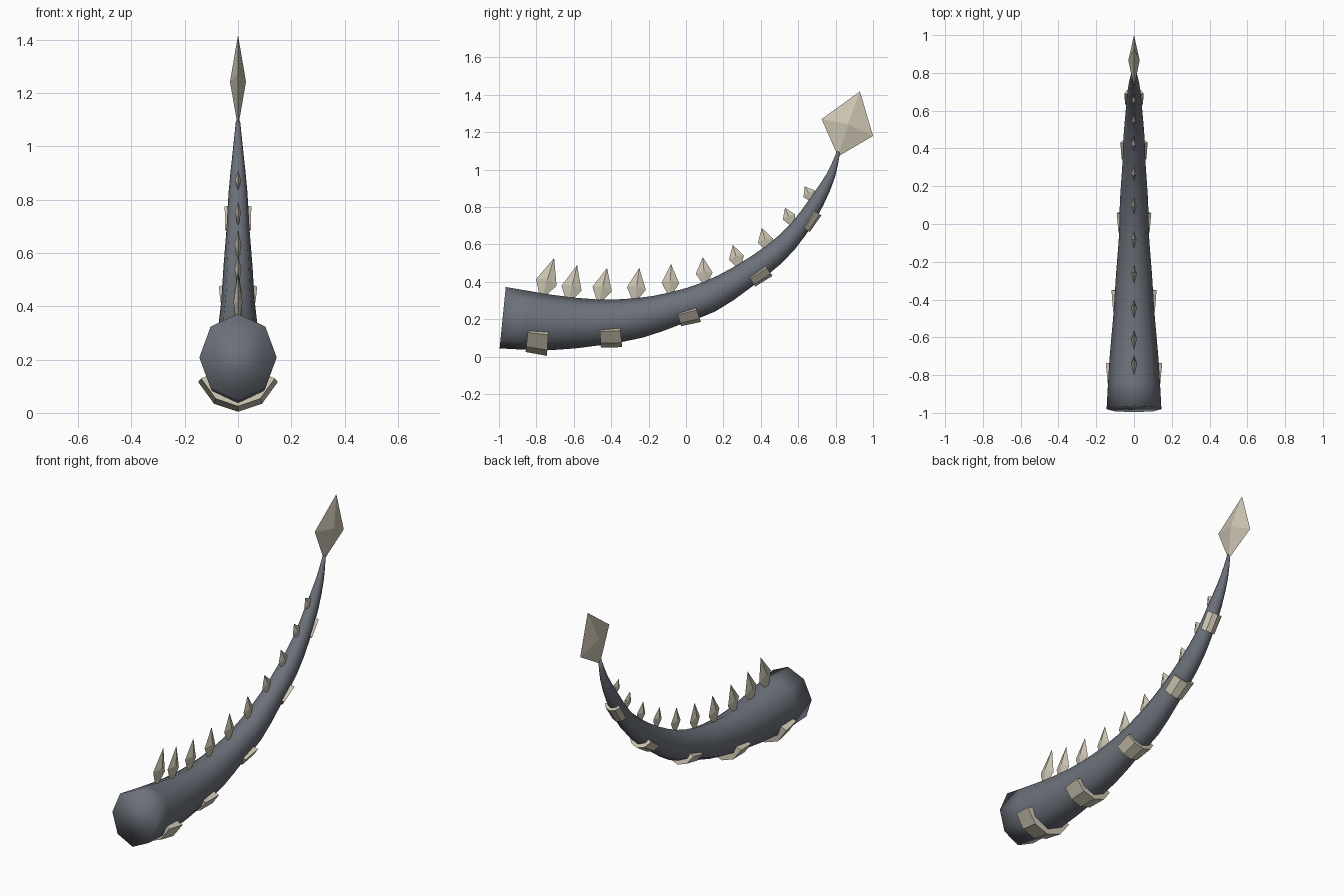
import bpy, bmesh, math
from mathutils import Vector

if "Cube" in bpy.data.objects:
    bpy.data.objects.remove(bpy.data.objects["Cube"])

def material(name, col):
    m = bpy.data.materials.new(name)
    m.diffuse_color = (*col, 1)
    m.use_nodes = True
    m.node_tree.nodes["Principled BSDF"].inputs["Base Color"].default_value = m.diffuse_color
    return m

SLATE = material("slate skin", (0.15, 0.165, 0.195))
BONE = material("bone", (0.62, 0.57, 0.45))

def make(name, verts, faces, mat, smooth=False):
    me = bpy.data.meshes.new(name)
    me.from_pydata([tuple(v) for v in verts], [], faces)
    bm = bmesh.new()
    bm.from_mesh(me)
    bmesh.ops.recalc_face_normals(bm, faces=bm.faces)
    for f in bm.faces:
        f.smooth = smooth
    bm.to_mesh(me)
    bm.free()
    me.materials.append(mat)
    ob = bpy.data.objects.new(name, me)
    bpy.context.collection.objects.link(ob)
    return ob

# Tail centre line: y, z, radius
PATH = [(-0.98, .208, .165), (-.72, .182, .148), (-.47, .183, .123), (-.25, .207, .107),
        (-.06, .257, .09), (.12, .318, .085), (.30, .423, .071), (.475, .55, .062),
        (.60, .68, .05), (.70, .83, .04), (.775, .97, .024), (.815, 1.095, .009)]
PTS = [Vector(p) for p in PATH]
WIDTH = 0.88   # sideways radius relative to height

def sample(t):
    """Catmull-Rom point (y, z, r) and unit tangent at parameter t."""
    i = min(int(t), len(PTS) - 2)
    u = t - i
    b, c = PTS[i], PTS[i + 1]
    a = PTS[i - 1] if i else 2 * b - c
    d = PTS[i + 2] if i + 2 < len(PTS) else 2 * c - b
    p = 0.5 * (2 * b + (c - a) * u + (2 * a - 5 * b + 4 * c - d) * u * u
               + (3 * b - a - 3 * c + d) * u ** 3)
    v = 0.5 * ((c - a) + (2 * a - 5 * b + 4 * c - d) * 2 * u + (3 * b - a - 3 * c + d) * 3 * u * u)
    return p, Vector((v.x, v.y)).normalized()

def t_at(y):
    return min((k / 100 for k in range(100 * (len(PTS) - 1))), key=lambda t: abs(sample(t)[0].x - y))

def surface(t, ang, offset=0):
    """Point round the tail; ang 0 is the underside."""
    p, tan = sample(t)
    r = p.z + offset
    h = -r * math.cos(ang)
    return Vector(((p.z * WIDTH + offset) * math.sin(ang), p.x - tan.y * h, p.y + tan.x * h))

# Tail body: eight-sided tapering tube
N = 8
rings = 2 * (len(PTS) - 1) + 1
verts = [surface(k / 2, 2 * math.pi * j / N) for k in range(rings) for j in range(N)]
faces = [(k * N + j, k * N + (j + 1) % N, (k + 1) * N + (j + 1) % N, (k + 1) * N + j)
         for k in range(rings - 1) for j in range(N)]
faces += [tuple(range(N)), tuple(range((rings - 1) * N, rings * N))]
make("tail_body", verts, faces, SLATE, True)

# Kite-shaped blade: four outline points (y, z) and a ridge point on both sides
def kite(name, outline, ridge, thick):
    v = [(0, y, z) for y, z in outline]
    v += [(thick, *ridge), (-thick, *ridge)]
    f = [(i, (i + 1) % 4, s) for i in range(4) for s in (4, 5)]
    make(name, v, f, BONE)

# Tail tip blade
kite("tip_blade", [(.813, 1.07), (.725, 1.27), (.93, 1.418), (1.0, 1.18)], (.866, 1.243), .03)

# Back spikes: base y, z, tip y, z, half width
SPIKES = [(-.765, .34, -.705, .527, .058), (-.625, .313, -.582, .49, .055),
          (-.46, .313, -.422, .474, .053), (-.272, .318, -.25, .474, .051),
          (-.085, .35, -.08, .495, .047), (.10, .409, .09, .532, .045),
          (.278, .50, .25, .597, .042), (.433, .591, .405, .688, .042),
          (.56, .725, .529, .795, .036), (.668, .853, .635, .91, .035)]
for n, (by, bz, ty, tz, w) in enumerate(SPIKES, 1):
    base, tip = Vector((by, bz)), Vector((ty, tz))
    up = (tip - base).normalized()
    side = Vector((up.y, -up.x)) * w
    mid = base.lerp(tip, .3)
    kite(f"back_spike_{n}", [base - up * .04, mid - side, tip, mid + side],
         base.lerp(tip, .4), .011 + .13 * (w - .035) * 2)

# Belly plates: wedge bands wrapped under the tail, lifting to the rear
ANGLES = [math.radians(a) for a in (-68, -34, 0, 34, 68)]
PLATES = [(-.785, .107, .012, .03), (-.41, .107, .012, .028), (-.005, .10, .01, .022),
          (.37, .085, .01, .02), (.645, .058, .009, .016)]
for n, (y, length, lift0, lift1) in enumerate(PLATES, 1):
    t0, t1 = t_at(y - length / 2), t_at(y + length / 2)
    v = []
    for a in ANGLES:
        v += [surface(t0, a, -.012), surface(t1, a, -.012),
              surface(t1, a, lift1), surface(t0, a, lift0)]
    f = [(4 * i + k, 4 * i + (k + 1) % 4, 4 * i + 4 + (k + 1) % 4, 4 * i + 4 + k)
         for i in range(4) for k in range(4)]
    f += [(0, 1, 2, 3), (16, 17, 18, 19)]
    make(f"belly_plate_{n}", v, f, BONE)
